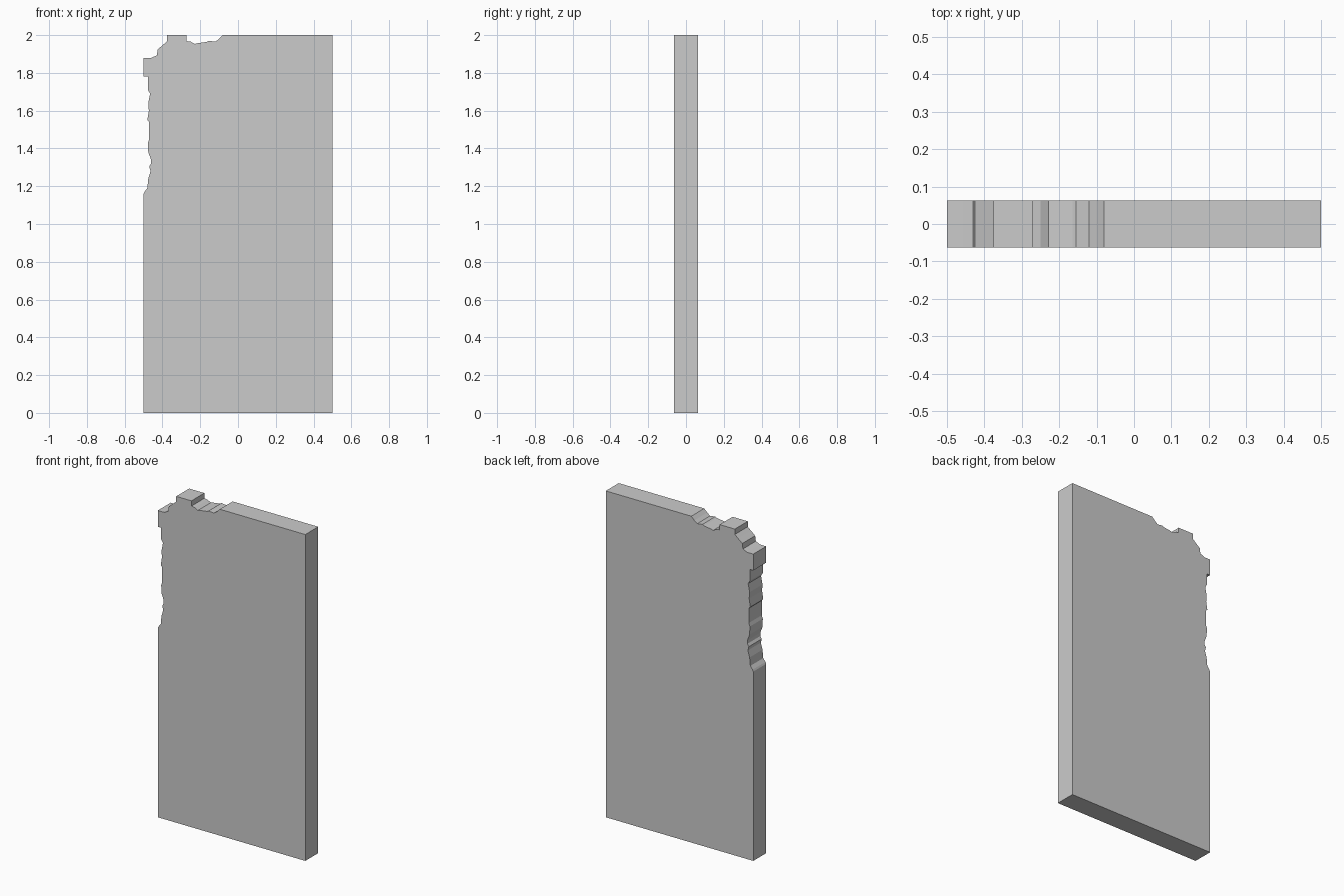
import bpy
import bmesh

if "Cube" in bpy.data.objects:
    bpy.data.objects.remove(bpy.data.objects["Cube"])

HALF_DEPTH = 0.0625

# Plain slab corners, then the chipped top edge and the worn left edge
slab = [(-0.5, 0), (0.5, 0), (0.5, 2)]
chipped_top = [
    (-0.08, 2), (-0.10, 1.98), (-0.12, 1.965), (-0.155, 1.97), (-0.165, 1.964),
    (-0.215, 1.957), (-0.228, 1.953), (-0.25, 1.965), (-0.272, 1.968),
    (-0.272, 2), (-0.375, 2), (-0.375, 1.967), (-0.395, 1.95),
    (-0.425, 1.925), (-0.43, 1.893), (-0.458, 1.88), (-0.5, 1.88),
]
worn_side = [
    (-0.5, 1.78), (-0.477, 1.78), (-0.477, 1.71), (-0.465, 1.69),
    (-0.475, 1.64), (-0.472, 1.60), (-0.48, 1.55), (-0.47, 1.54),
    (-0.47, 1.45), (-0.477, 1.43), (-0.475, 1.38), (-0.46, 1.34),
    (-0.46, 1.32), (-0.47, 1.305), (-0.463, 1.28), (-0.475, 1.24),
    (-0.48, 1.19), (-0.495, 1.17), (-0.5, 1.16),
]

# Stone slab: extrude the outline through its thickness
bm = bmesh.new()
outline = slab + chipped_top + worn_side
front = bm.faces.new([bm.verts.new((x, -HALF_DEPTH, z)) for x, z in outline])
extruded = bmesh.ops.extrude_face_region(bm, geom=[front], use_keep_orig=True)
moved = [g for g in extruded["geom"] if isinstance(g, bmesh.types.BMVert)]
bmesh.ops.translate(bm, verts=moved, vec=(0, 2 * HALF_DEPTH, 0))
bmesh.ops.recalc_face_normals(bm, faces=bm.faces)

mesh = bpy.data.meshes.new("broken_wall_slab")
bm.to_mesh(mesh)
bm.free()

grey = bpy.data.materials.new("stone grey")
grey.diffuse_color = (0.6, 0.6, 0.6, 1)
grey.use_nodes = True
grey.node_tree.nodes["Principled BSDF"].inputs["Base Color"].default_value = grey.diffuse_color
mesh.materials.append(grey)
bpy.context.collection.objects.link(bpy.data.objects.new("broken_wall_slab", mesh))
